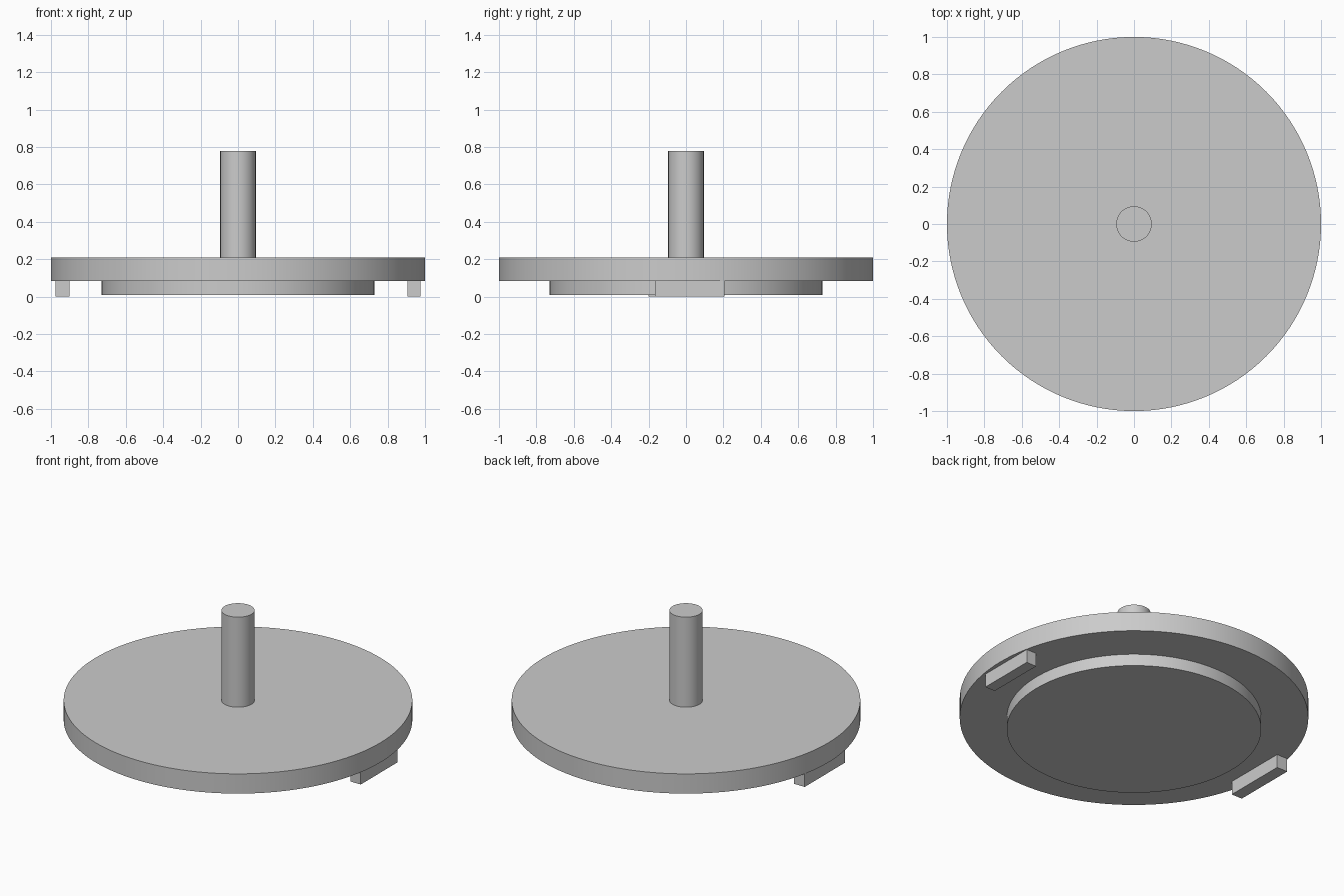
import bpy
import math

if "Cube" in bpy.data.objects:
    bpy.data.objects.remove(bpy.data.objects["Cube"], do_unlink=True)

# Single plain grey for the whole part
grey = bpy.data.materials.new("plain_grey")
grey.use_nodes = True
colour = (0.6, 0.6, 0.6, 1)
grey.diffuse_color = colour
grey.node_tree.nodes["Principled BSDF"].inputs["Base Color"].default_value = colour


def disc(name, radius, bottom, top, sides):
    """Upright smooth cylinder between two heights."""
    bpy.ops.mesh.primitive_cylinder_add(
        vertices=sides, radius=radius, depth=top - bottom,
        location=(0, 0, (top + bottom) / 2))
    obj = bpy.context.object
    obj.name = name
    obj.data.materials.append(grey)
    bpy.ops.object.shade_smooth_by_angle(angle=math.radians(30))


def block(name, low, high):
    """Box between two opposite corners."""
    bpy.ops.mesh.primitive_cube_add(
        size=1, location=[(a + b) / 2 for a, b in zip(low, high)])
    obj = bpy.context.object
    obj.name = name
    obj.scale = [b - a for a, b in zip(low, high)]
    bpy.ops.object.transform_apply(location=False, rotation=False, scale=True)
    obj.data.materials.append(grey)


# Stepped round body with a central shaft
disc("lower_boss", 0.73, 0.01, 0.085, 128)
disc("main_disc", 1.0, 0.085, 0.21, 128)
disc("shaft", 0.095, 0.21, 0.78, 64)

# Two bars under the rim
block("left_bar", (0.905, -0.165, 0), (0.975, 0.205, 0.085))
block("right_bar", (-0.975, -0.2, 0), (-0.9, 0.205, 0.085))
